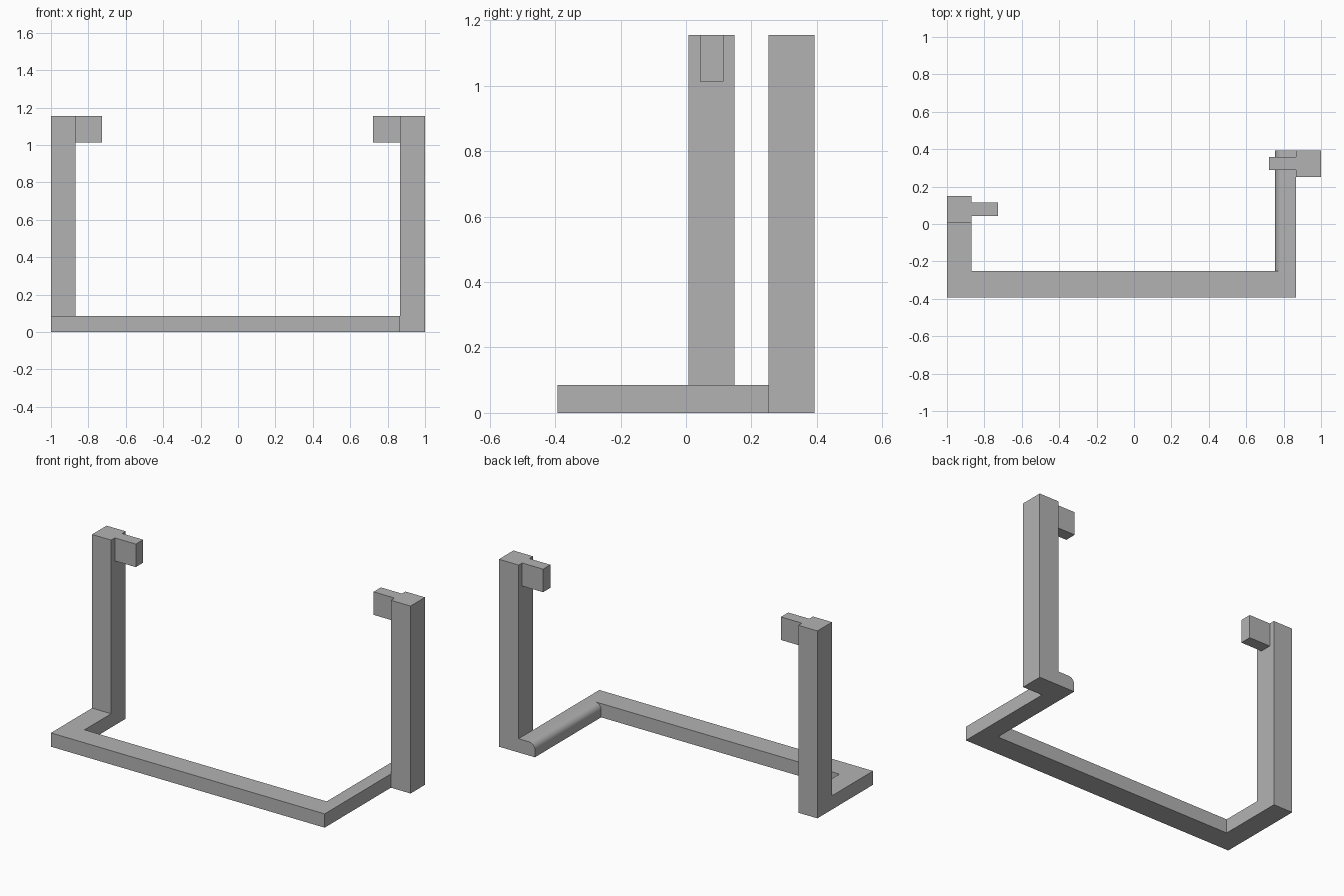
import bpy
import bmesh
from math import sin, cos, pi

cube = bpy.data.objects.get("Cube")
if cube:
    bpy.data.objects.remove(cube)

grey = bpy.data.materials.new("plain_grey")
grey.use_nodes = True
colour = (0.45, 0.45, 0.45, 1)
grey.diffuse_color = colour
grey.node_tree.nodes["Principled BSDF"].inputs["Base Color"].default_value = colour


def prism(name, outline, offset):
    """Extrude a closed outline of 3D points along an offset."""
    bm = bmesh.new()
    face = bm.faces.new([bm.verts.new(p) for p in outline])
    result = bmesh.ops.extrude_face_region(bm, geom=[face], use_keep_orig=True)
    moved = [v for v in result["geom"] if isinstance(v, bmesh.types.BMVert)]
    bmesh.ops.translate(bm, verts=moved, vec=offset)
    bmesh.ops.recalc_face_normals(bm, faces=bm.faces)
    mesh = bpy.data.meshes.new(name)
    bm.to_mesh(mesh)
    bm.free()
    mesh.materials.append(grey)
    obj = bpy.data.objects.new(name, mesh)
    bpy.context.collection.objects.link(obj)
    return obj


def box(name, x, y, z):
    outline = [(x[0], y[0], z[0]), (x[1], y[0], z[0]),
               (x[1], y[1], z[0]), (x[0], y[1], z[0])]
    return prism(name, outline, (0, 0, z[1] - z[0]))


bar_top = 0.085
post_top = 1.155
hook_bottom = 1.013

# L-shaped base: front bar and right side arm in one piece
base = [(-1, -0.393), (0.866, -0.393), (0.866, -0.252),
        (-0.87, -0.252), (-0.87, 0.007), (-1, 0.007)]
prism("base_bar", [(x, y, 0) for x, y in base], (0, 0, bar_top))

# Left side arm with a rounded upper inner edge
inner, radius, steps = 0.755, 0.04, 8
profile = [(0.866, 0), (0.866, bar_top)]
for i in range(steps + 1):
    a = pi / 2 * (1 + i / steps)
    profile.append((inner + radius + radius * cos(a), bar_top - radius + radius * sin(a)))
profile.append((inner, 0))
arm = prism("left_side_arm", [(x, -0.252, z) for x, z in profile], (0, 0.645, 0))
bpy.context.view_layer.objects.active = arm
arm.select_set(True)
bpy.ops.object.shade_smooth_by_angle(angle=pi / 6)

# Upright posts
box("right_post", (-1, -0.87), (0.007, 0.149), (0, post_top))
box("left_post", (0.866, 1), (0.252, 0.393), (0, post_top))

# Inward hooks at the post tops
box("right_hook", (-0.87, -0.727), (0.043, 0.114), (hook_bottom, post_top))
box("left_hook", (0.723, 0.866), (0.288, 0.359), (hook_bottom, post_top))
